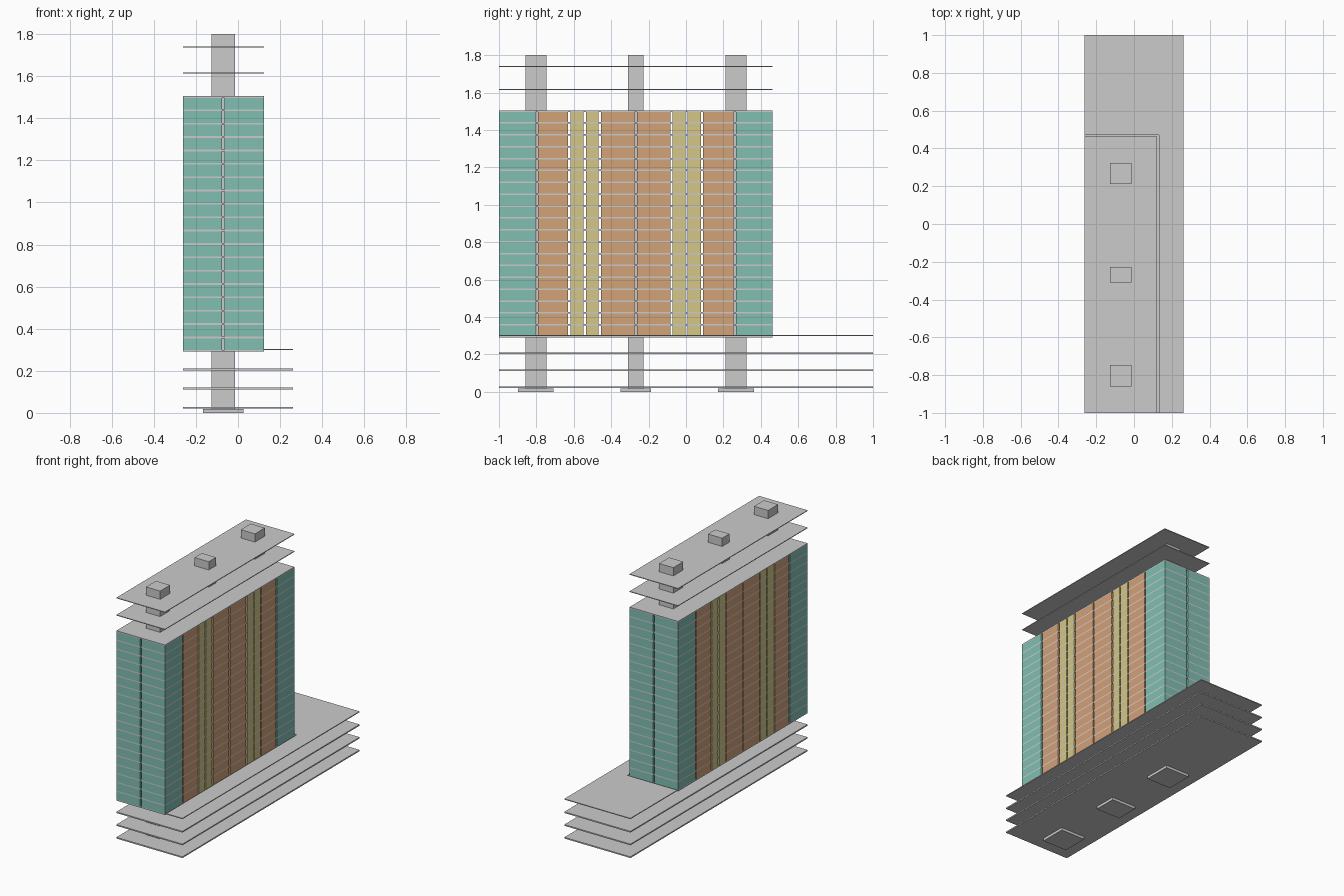
import bpy, bmesh

if "Cube" in bpy.data.objects:
    bpy.data.objects.remove(bpy.data.objects["Cube"])

# Main extents
X0, X1 = -0.261, 0.261          # podium width
TX, TY = 0.123, 0.462           # tower right and back limits
CX, CY = (X0 + TX) / 2, (TY - 1) / 2
FLOORS, Z0, Z1 = 19, 0.291, 1.505
SLAB = 0.008
PITCH = (Z1 - SLAB - Z0) / FLOORS
GAP = 0.006                     # half of the joint between units


def material(name, rgb):
    m = bpy.data.materials.new(name)
    m.diffuse_color = (*rgb, 1)
    m.use_nodes = True
    m.node_tree.nodes["Principled BSDF"].inputs["Base Color"].default_value = m.diffuse_color
    return m


def finish(name, bm, mat=None):
    bmesh.ops.recalc_face_normals(bm, faces=bm.faces)
    me = bpy.data.meshes.new(name)
    bm.to_mesh(me)
    bm.free()
    ob = bpy.data.objects.new(name, me)
    bpy.context.collection.objects.link(ob)
    if mat:
        me.materials.append(mat)
    return ob


def prism(name, outline, z0, z1, mat=None):
    """Extrude a plan outline from z0 to z1."""
    bm = bmesh.new()
    face = bm.faces.new([bm.verts.new((x, y, z0)) for x, y in outline])
    top = bmesh.ops.extrude_face_region(bm, geom=[face])["geom"]
    for v in top:
        if isinstance(v, bmesh.types.BMVert):
            v.co.z = z1
    # the base face is kept by the extrusion, so the solid is closed
    return finish(name, bm, mat)


def box(name, x0, x1, y0, y1, z0, z1, mat=None):
    return prism(name, [(x0, y0), (x1, y0), (x1, y1), (x0, y1)], z0, z1, mat)


def stack(ob, count):
    """Repeat a storey part up the tower."""
    mod = ob.modifiers.new("storeys", "ARRAY")
    mod.count = count
    mod.use_relative_offset = False
    mod.use_constant_offset = True
    mod.constant_offset_displace = (0, 0, PITCH)


teal = material("teal", (0.22, 0.52, 0.45))
orange = material("orange", (0.65, 0.36, 0.19))
yellow = material("yellow", (0.66, 0.57, 0.24))

# Podium floor plates
for i, z in enumerate((0.02, 0.111, 0.202)):
    box(f"podium_slab_{i + 1}", X0, X1, -1, 1, z, z + 0.009)

# L-shaped podium roof, leaving clearance around the tower
hx, hy = TX + 0.01, TY + 0.01
prism("podium_roof", [(hx, -1), (X1, -1), (X1, 1), (X0, 1), (X0, hy), (hx, hy)],
      0.298, 0.304)

# Tower floor slabs
stack(box("tower_slabs", X0, TX, -1, TY, Z0, Z0 + SLAB), FLOORS + 1)

# Upper roof plates
for i, z in enumerate((1.613, 1.736)):
    box(f"upper_slab_{i + 1}", X0, TX, -1, TY, z, z + 0.005)

# Vertical cores with footings
for name, y, hw, fw in (("front", -0.803, 0.056, 0.094),
                        ("middle", -0.269, 0.041, 0.081),
                        ("back", 0.267, 0.056, 0.096)):
    box(f"{name}_core", -0.126, -0.014, y - hw, y + hw, 0, 1.8)
    box(f"{name}_footing", -0.166, 0.026, y - fw, y + fw, 0, 0.019)

# Apartment units: half the bays, mirrored about the tower middle in x and y
bays = (("middle_unit", 0, 0.192, 0.14, orange),
        ("inner_small_unit", 0.192, 0.272, 0.14, yellow),
        ("outer_small_unit", 0.272, 0.355, 0.14, yellow),
        ("outer_unit", 0.355, 0.529, 0.14, orange),
        ("corner_unit", 0.529, TY - CY + GAP, TX - CX - GAP, teal))
half = TX - CX
for name, a, b, depth, mat in bays:
    for sx, xn in ((-1, "left"), (1, "right")):
        for sy, yn in ((-1, "front"), (1, "back")):
            xs = sorted((CX + sx * (half - depth), CX + sx * half))
            ys = sorted((CY + sy * (a + GAP), CY + sy * (b - GAP)))
            stack(box(f"{name}_{yn}_{xn}", *xs, *ys, Z0 + SLAB, Z0 + PITCH, mat),
                  FLOORS)
